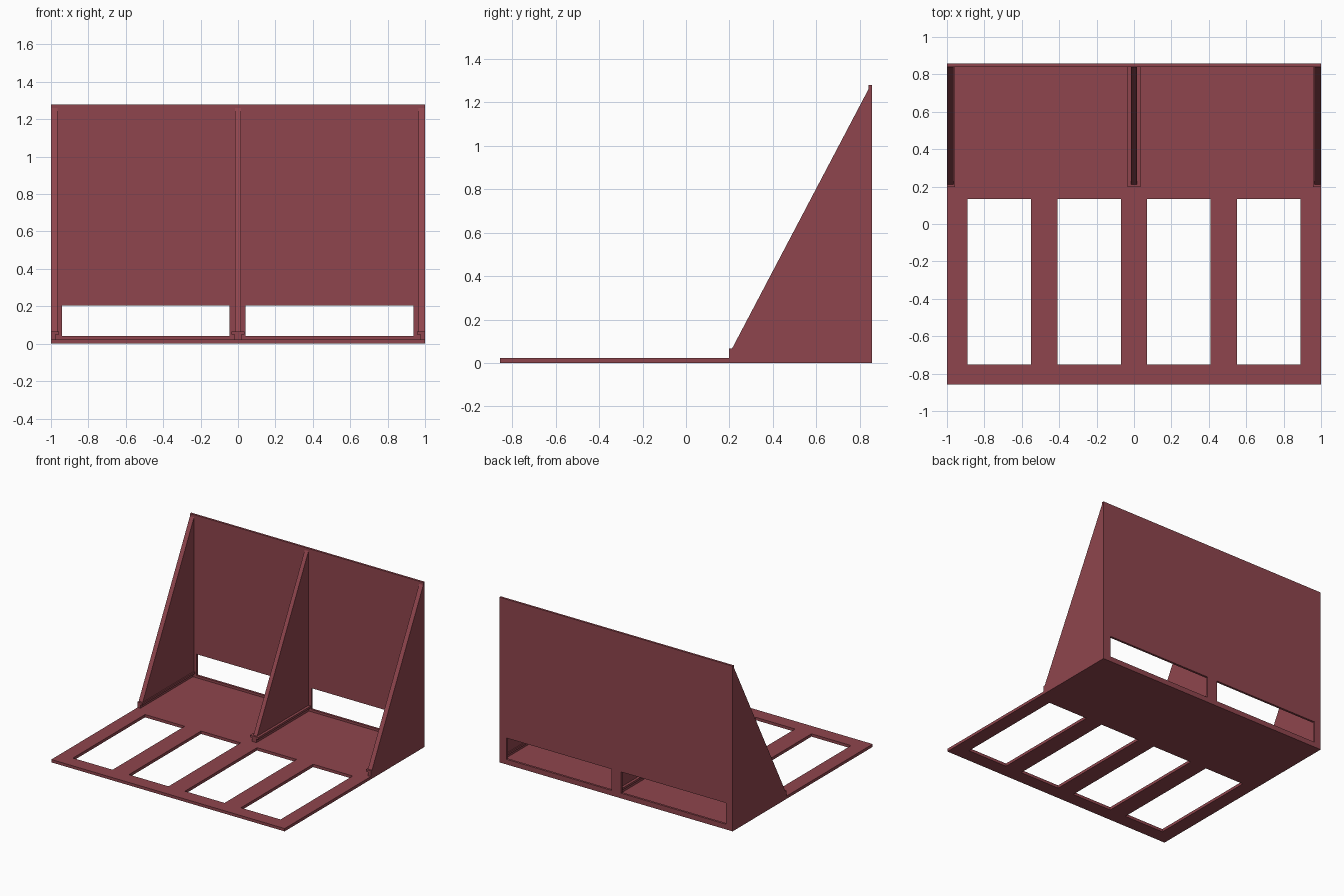
import bpy, bmesh
from mathutils import Vector

if "Cube" in bpy.data.objects:
    bpy.data.objects.remove(bpy.data.objects["Cube"])

mat = bpy.data.materials.new("dark_red")
mat.diffuse_color = (0.275, 0.06, 0.075, 1)
mat.use_nodes = True
mat.node_tree.nodes["Principled BSDF"].inputs["Base Color"].default_value = mat.diffuse_color


def finish(name, bm):
    bmesh.ops.recalc_face_normals(bm, faces=bm.faces[:])
    mesh = bpy.data.meshes.new(name)
    bm.to_mesh(mesh)
    bm.free()
    mesh.materials.append(mat)
    obj = bpy.data.objects.new(name, mesh)
    bpy.context.collection.objects.link(obj)
    return obj


def extrude(bm, vec):
    res = bmesh.ops.extrude_face_region(bm, geom=bm.faces[:], use_keep_orig=True)
    verts = [g for g in res["geom"] if isinstance(g, bmesh.types.BMVert)]
    bmesh.ops.translate(bm, verts=verts, vec=vec)


def panel(name, us, vs, to_3d, depth):
    """Slab with openings at the odd columns of the middle row."""
    bm = bmesh.new()
    grid = [[bm.verts.new(to_3d(u, v)) for v in vs] for u in us]
    for i in range(len(us) - 1):
        for j in range(len(vs) - 1):
            if j == 1 and i % 2:
                continue
            bm.faces.new((grid[i][j], grid[i + 1][j],
                          grid[i + 1][j + 1], grid[i][j + 1]))
    extrude(bm, depth)
    return finish(name, bm)


def prism(name, points, depth):
    bm = bmesh.new()
    bm.faces.new([bm.verts.new(p) for p in points])
    extrude(bm, Vector(depth))
    return finish(name, bm)


FRONT, BACK, TOP = 0.198, 0.84, 1.28

# Floor with four long openings
panel("floor_panel",
      [-1, -0.89, -0.55, -0.41, -0.07, 0.07, 0.41, 0.55, 0.89, 1],
      [-0.857, -0.75, 0.133, BACK],
      lambda u, v: (u, v, 0), Vector((0, 0, 0.022)))

# Back wall with two low windows
panel("back_wall",
      [-1, -0.942, -0.045, 0.04, 0.937, 1],
      [0, 0.04, 0.205, TOP],
      lambda u, v: (u, BACK, v), Vector((0, 0.017, 0)))

# Triangular ribs on T-shaped rails: rib, neck and cap x ranges
ribs = {
    "left": ((-1, -0.965), (-1, -0.975), (-1, -0.957)),
    "centre": ((-0.016, 0.016), (-0.02, 0.02), (-0.036, 0.036)),
    "right": ((0.965, 1), (0.975, 1), (0.957, 1)),
}
for side, (rib, neck, cap) in ribs.items():
    section = [(neck[0], 0.022), (neck[1], 0.022), (neck[1], 0.05),
               (cap[1], 0.05), (cap[1], 0.066), (cap[0], 0.066),
               (cap[0], 0.05), (neck[0], 0.05)]
    section = list(dict.fromkeys(section))
    prism(side + "_rail", [(x, FRONT, z) for x, z in section],
          (0, BACK - FRONT, 0))
    prism(side + "_rib",
          [(rib[0], y, z) for y, z in
           ((0.212, 0.066), (BACK, 0.066), (BACK, 1.26))],
          (rib[1] - rib[0], 0, 0))
